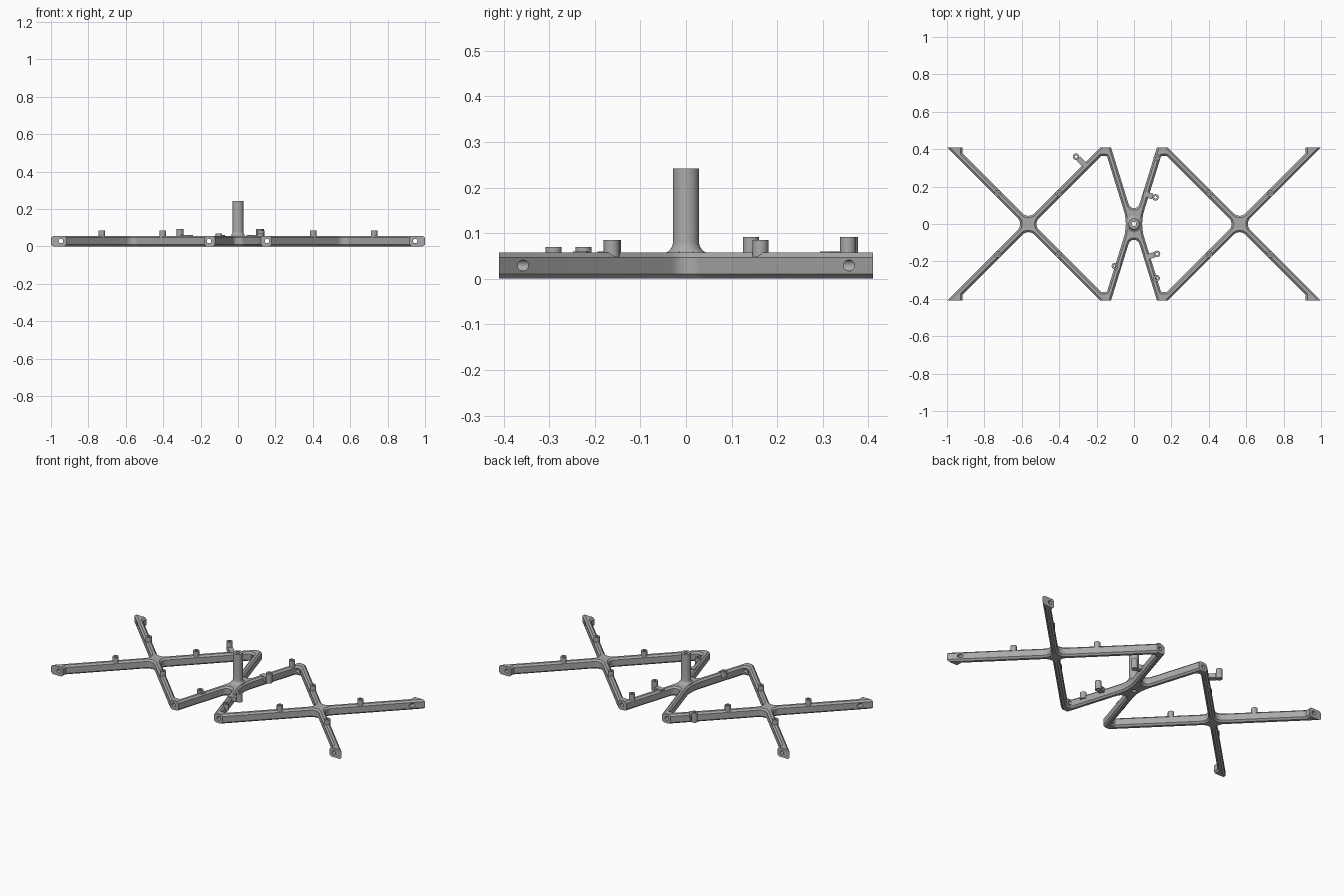
import bpy, bmesh, math
from mathutils import Vector, Matrix

cube = bpy.data.objects.get("Cube")
if cube:
    bpy.data.objects.remove(cube, do_unlink=True)

H = 0.057       # frame thickness
CH = 0.01       # chamfer
END = 0.41      # flat ends in y
HUB = 0.565     # side hub x
E = 0.025       # half bar width measured along x

grey = bpy.data.materials.new("grey")
grey.use_nodes = True
colour = (0.4, 0.4, 0.4, 1)
grey.diffuse_color = colour
grey.node_tree.nodes["Principled BSDF"].inputs["Base Color"].default_value = colour


def make(name, bm):
    bmesh.ops.recalc_face_normals(bm, faces=bm.faces[:])
    me = bpy.data.meshes.new(name)
    bm.to_mesh(me)
    bm.free()
    me.materials.append(grey)
    ob = bpy.data.objects.new(name, me)
    bpy.context.collection.objects.link(ob)
    return ob


def fillet(corners, steps=8):
    """Round each (x, y, radius) corner of a closed outline."""
    out, n = [], len(corners)
    for i, (x, y, r) in enumerate(corners):
        p = Vector((x, y))
        if not r:
            out.append(p)
            continue
        a = (Vector(corners[i - 1][:2]) - p).normalized()
        b = (Vector(corners[(i + 1) % n][:2]) - p).normalized()
        half = a.angle(b) / 2
        centre = p + (a + b).normalized() * (r / math.sin(half))
        t = r / math.tan(half)
        va, vb = p + a * t - centre, p + b * t - centre
        sweep = va.angle_signed(vb)
        for k in range(steps + 1):
            ang = -sweep * k / steps
            c, s = math.cos(ang), math.sin(ang)
            out.append(centre + Vector((va.x * c - va.y * s, va.x * s + va.y * c)))
    return out


def inset(pts, d):
    """Shift an outline to its left by d with mitred corners."""
    out, n = [], len(pts)
    for i, p in enumerate(pts):
        u = (p - pts[i - 1]).normalized()
        v = (pts[(i + 1) % n] - p).normalized()
        nu, nv = Vector((-u.y, u.x)), Vector((-v.y, v.x))
        out.append(p + (nu + nv) * (d / (1 + nu.dot(nv))))
    return out


# Frame outlines: outer edge, then the two diamond openings
far = END + 0.015
quarter = [(HUB + E + far, far, 0), (0.918, far, 0),
           (0.918, 0.918 - HUB + E, 0), (HUB, E, 0.045),
           (HUB + E - far, far, 0), (0.31 * far - 0.004, far, 0)]
top = [(HUB + E, 0, 0.045)] + quarter + [(0, 0.013, 0.03)]
top += [(-x, y, r) for x, y, r in quarter[::-1]] + [(-HUB - E, 0, 0.045)]
outer = top + [(x, -y, r) for x, y, r in top[-2:0:-1]]
upper = [(0.176, 0.364, 0.008), (0.145, 0.364, 0.008)]
opening = ([(HUB - E, 0, 0.045)] + upper + [(0.032, 0, 0.25)]
           + [(x, -y, r) for x, y, r in upper[::-1]])
openings = [opening[::-1], [(-x, y, r) for x, y, r in opening]]

# Frame body: chamfered walls, filled caps, ends cut flat
bm = bmesh.new()
caps = {0: [], 3: []}
for outline in [outer] + openings:
    pts = fillet(outline)
    inner = inset(pts, CH)
    rings = []
    for loop, z in ((inner, 0), (pts, CH), (pts, H - CH), (inner, H)):
        rings.append([bm.verts.new((p.x, p.y, z)) for p in loop])
    n = len(pts)
    for lo, hi in zip(rings, rings[1:]):
        for i in range(n):
            j = (i + 1) % n
            bm.faces.new((lo[i], lo[j], hi[j], hi[i]))
    for k in caps:
        caps[k] += [bm.edges.get((rings[k][i], rings[k][(i + 1) % n])) for i in range(n)]
for edges in caps.values():
    bmesh.ops.triangle_fill(bm, use_beauty=True, edges=edges)
for s in (1, -1):
    bmesh.ops.bisect_plane(bm, geom=bm.verts[:] + bm.edges[:] + bm.faces[:],
                           plane_co=(0, s * END, 0), plane_no=(0, s, 0), clear_outer=True)
bmesh.ops.holes_fill(bm, edges=[e for e in bm.edges if e.is_boundary])
frame = make("frame", bm)

# Bolt holes through the ends and a bore through the middle
bm = bmesh.new()
turn = Matrix.Rotation(math.pi / 2, 4, 'X')
for x in (-0.947, -0.155, 0.155, 0.947):
    for s in (1, -1):
        bmesh.ops.create_cone(bm, cap_ends=True, segments=24, radius1=0.012, radius2=0.012,
                              depth=0.1, matrix=Matrix.Translation((x, s * 0.38, 0.029)) @ turn)
bmesh.ops.create_cone(bm, cap_ends=True, segments=24, radius1=0.012, radius2=0.012, depth=0.3)
cutter = make("hole_cutter", bm)
cutter.hide_render = True
mod = frame.modifiers.new("holes", 'BOOLEAN')
mod.operation = 'DIFFERENCE'
mod.solver = 'EXACT'
mod.object = cutter
bpy.context.view_layer.update()
frame_eval = frame.evaluated_get(bpy.context.evaluated_depsgraph_get())
holed = bpy.data.meshes.new_from_object(frame_eval)
frame.modifiers.clear()
frame.data = holed
bpy.data.objects.remove(cutter, do_unlink=True)


def lathe(bm, profile, x=0, y=0, seg=32):
    """Turn a closed (radius, z) profile around a vertical axis."""
    rings = []
    for r, z in profile:
        rings.append([bm.verts.new((x + r * math.cos(math.tau * i / seg),
                                    y + r * math.sin(math.tau * i / seg), z))
                      for i in range(seg)])
    for a, b in zip(rings, rings[1:] + rings[:1]):
        for i in range(seg):
            j = (i + 1) % seg
            bm.faces.new((a[i], a[j], b[j], b[i]))


# Central hollow post with a flared foot
R, flare = 0.0285, 0.024
foot = [(R + flare * (1 - math.sin(a)), H - 0.001 + flare * (1 - math.cos(a)))
        for a in [math.pi / 2 * k / 6 for k in range(7)]]
bm = bmesh.new()
lathe(bm, [(0.012, 0.05), (R + flare, 0.05)] + foot + [(R, 0.242), (0.012, 0.242)])
for v in bm.verts:
    v.co.x = max(-0.036, min(0.036, v.co.x))
make("centre_post", bm)


def peg(name, x, y, z0, z1, r=0.0175, hole=0.007):
    bm = bmesh.new()
    lathe(bm, [(hole, z0), (r, z0), (r, z1), (hole, z1)], x, y, 24)
    make(name, bm)


# Pegs on the crossed bars
for sx in (1, -1):
    for x in (HUB - 0.163, HUB + 0.163):
        for sy in (1, -1):
            peg("bar_peg", sx * x, sy * 0.163, 0.03, 0.085)

# Pegs on the middle bars
peg("corner_peg", 0.122, 0.355, 0.03, 0.092)
peg("edge_peg", 0.121, -0.29, 0.03, 0.07)

# Side lugs: peg on a short arm reaching out from a bar
lugs = [(-0.31, 0.36, -0.25, 0.305, 0.092), (0.115, 0.142, 0.05, 0.163, 0.092),
        (0.123, -0.16, 0.06, -0.18, 0.085), (-0.102, -0.225, -0.075, -0.233, 0.07)]
for x, y, bx, by, z in lugs:
    peg("lug_peg", x, y, 0.032, z)
    d = Vector((x - bx, y - by))
    bm = bmesh.new()
    place = (Matrix.Translation(((x + bx) / 2, (y + by) / 2, 0.046))
             @ Matrix.Rotation(math.atan2(d.y, d.x), 4, 'Z')
             @ Matrix.Diagonal((d.length - 0.016, 0.03, 0.028, 1)))
    place = Matrix.Translation((-d.x / d.length * 0.008, -d.y / d.length * 0.008, 0)) @ place
    bmesh.ops.create_cube(bm, size=1, matrix=place)
    make("lug_arm", bm)

# Smooth rounded walls, keep edges sharp
for ob in bpy.context.scene.objects:
    ob.select_set(ob.type == 'MESH')
bpy.context.view_layer.objects.active = frame
bpy.ops.object.shade_smooth_by_angle(angle=math.radians(30))
